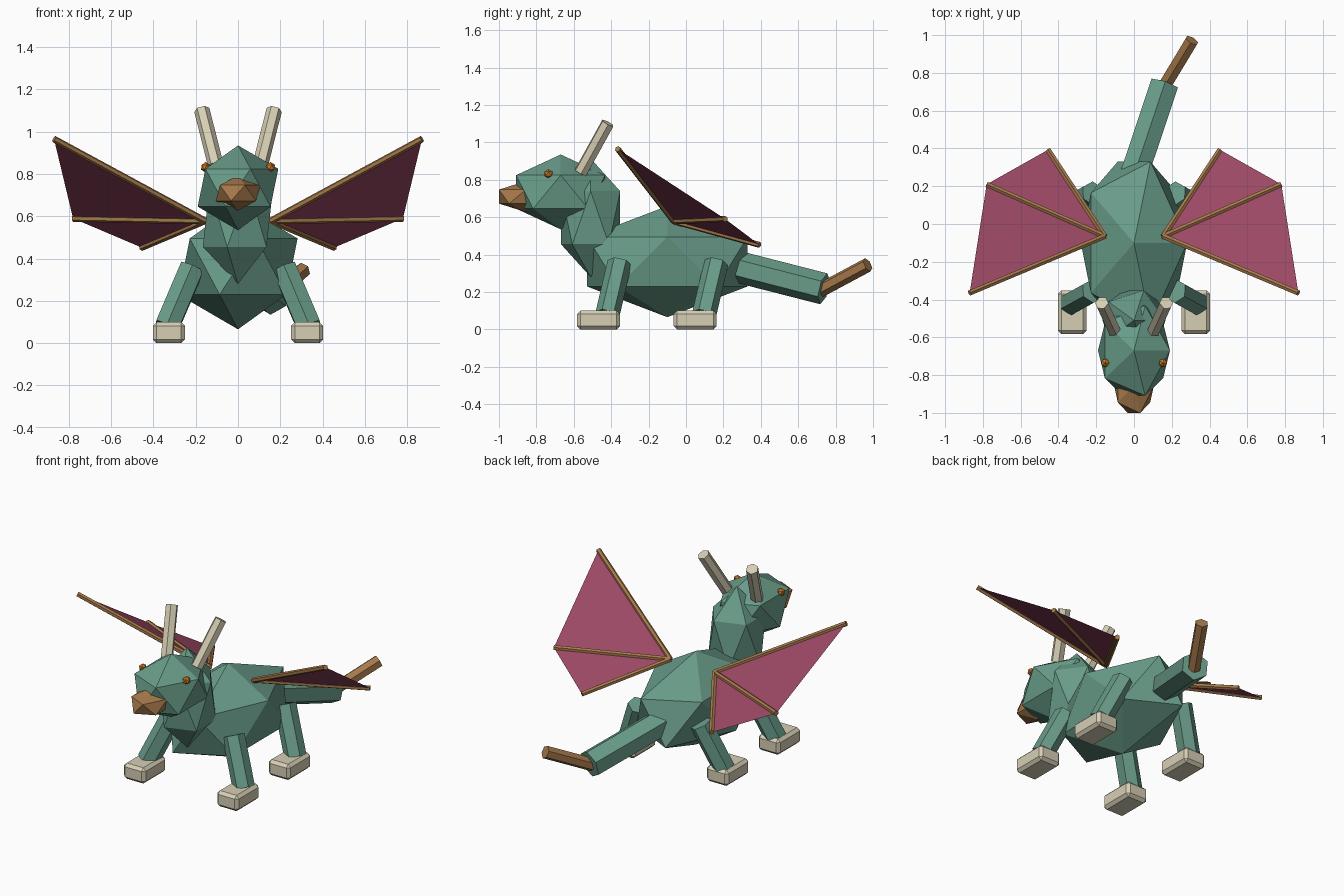
import bpy
from mathutils import Vector

if "Cube" in bpy.data.objects:
    bpy.data.objects.remove(bpy.data.objects["Cube"])


def material(name, rgb):
    m = bpy.data.materials.new(name)
    m.diffuse_color = (*rgb, 1)
    m.use_nodes = True
    m.node_tree.nodes["Principled BSDF"].inputs["Base Color"].default_value = m.diffuse_color
    return m


GREEN = material("green_scales", (0.14, 0.33, 0.25))
PINK = material("pink_membrane", (0.33, 0.065, 0.127))
BROWN = material("brown", (0.38, 0.19, 0.07))
BONE = material("bone", (0.67, 0.62, 0.46))
ORANGE = material("orange_eye", (0.6, 0.19, 0.02))


def finish(name, mat):
    ob = bpy.context.object
    ob.name = ob.data.name = name
    ob.data.materials.append(mat)
    return ob


def gem(name, centre, radii, mat):
    """Faceted 20-sided ball stretched to the given radii."""
    bpy.ops.mesh.primitive_ico_sphere_add(subdivisions=1, radius=1, location=centre)
    ob = finish(name, mat)
    ob.scale = radii
    return ob


def rod(name, a, b, radius, mat):
    """Six-sided rod between two points."""
    a, b = Vector(a), Vector(b)
    bpy.ops.mesh.primitive_cylinder_add(vertices=6, radius=radius,
                                        depth=(b - a).length, location=(a + b) / 2)
    ob = finish(name, mat)
    ob.rotation_euler = (b - a).to_track_quat('Z', 'Y').to_euler()
    return ob


# Body, neck, head and snout
gem("body", (0, -0.10, 0.3625), (0.315, 0.505, 0.297), GREEN)
gem("neck", (0, -0.51, 0.597), (0.186, 0.186, 0.317), GREEN)
gem("head", (0, -0.67, 0.735), (0.213, 0.28, 0.20), GREEN)
gem("snout", (0, -0.856, 0.71), (0.118, 0.17, 0.083), BROWN)

# Tail and its raised tip
rod("tail", (0, 0.26, 0.339), (0.16, 0.737, 0.217), 0.085, GREEN)
rod("tail_tip", (0.155, 0.72, 0.21), (0.307, 0.972, 0.345), 0.039, BROWN)

for side, s in (("right", 1), ("left", -1)):
    # Eyes and horns
    gem(f"eye_{side}", (s * 0.153, -0.735, 0.832), (0.025,) * 3, ORANGE)
    rod(f"horn_{side}", (s * 0.105, -0.563, 0.84), (s * 0.171, -0.418, 1.103), 0.037, BONE)

    # Legs and chamfered feet
    for end, y in (("front", -0.355), ("rear", 0.162)):
        rod(f"{end}_leg_{side}", (s * 0.217, y, 0.357), (s * 0.335, y - 0.065, 0.08),
            0.065, GREEN)
        bpy.ops.mesh.primitive_cube_add(size=1, location=(s * 0.327, y - 0.113, 0.05))
        foot = finish(f"{end}_foot_{side}", BONE)
        for v in foot.data.vertices:
            v.co = v.co * Vector((0.152, 0.23, 0.1))
        bevel = foot.modifiers.new("chamfer", 'BEVEL')
        bevel.width = 0.018
        bevel.segments = 1

    # Wing bones fan out from the shoulder, with a membrane stretched between
    root = (s * 0.155, -0.065, 0.578)
    tips = [(s * 0.87, -0.365, 0.965), (s * 0.78, 0.21, 0.59), (s * 0.455, 0.393, 0.452)]
    for i, tip in enumerate(tips):
        rod(f"wing_bone_{side}_{i + 1}", root, tip, 0.016, BROWN)
    faces = [(0, 1, 2), (0, 2, 3)] if s > 0 else [(0, 2, 1), (0, 3, 2)]
    mesh = bpy.data.meshes.new(f"wing_membrane_{side}")
    mesh.from_pydata([root] + tips, [], faces)
    mesh.materials.append(PINK)
    bpy.context.collection.objects.link(bpy.data.objects.new(mesh.name, mesh))
